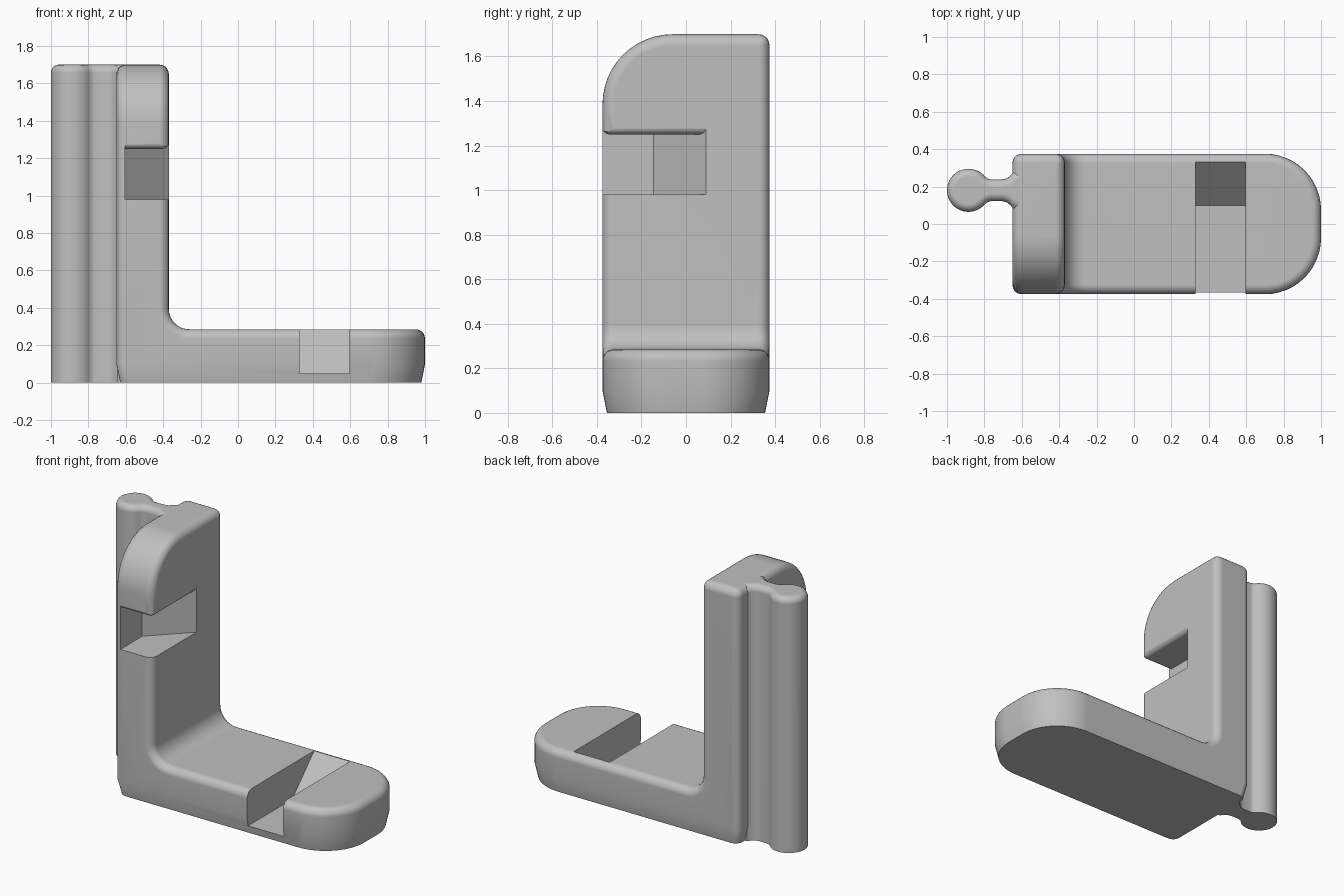
import bpy
import bmesh
import math
from mathutils import Vector

cube = bpy.data.objects.get("Cube")
if cube:
    bpy.data.objects.remove(cube, do_unlink=True)

WIDTH = 0.375      # half depth of the bracket
ROUND = 0.05       # edge rounding


def arc(cx, cy, r, start, end, steps=12):
    angles = [math.radians(start + (end - start) * i / steps) for i in range(steps + 1)]
    return [(cx + r * math.cos(a), cy + r * math.sin(a)) for a in angles]


def prism(name, points, axis, low, high):
    """Extrude a 2D outline along the given axis."""
    place = {"X": lambda u, v: (low, u, v),
             "Y": lambda u, v: (u, low, v),
             "Z": lambda u, v: (u, v, low)}[axis]
    bm = bmesh.new()
    face = bm.faces.new([bm.verts.new(place(u, v)) for u, v in points])
    new = bmesh.ops.extrude_face_region(bm, geom=[face])["geom"]
    shift = Vector([high - low if a == axis else 0 for a in "XYZ"])
    bmesh.ops.translate(bm, vec=shift, verts=[g for g in new if isinstance(g, bmesh.types.BMVert)])
    bmesh.ops.recalc_face_normals(bm, faces=bm.faces)
    mesh = bpy.data.meshes.new(name)
    bm.to_mesh(mesh)
    bm.free()
    obj = bpy.data.objects.new(name, mesh)
    bpy.context.scene.collection.objects.link(obj)
    return obj


def bake(obj):
    """Replace the mesh with its modified result."""
    graph = bpy.context.evaluated_depsgraph_get()
    mesh = bpy.data.meshes.new_from_object(obj.evaluated_get(graph))
    obj.modifiers.clear()
    obj.data = mesh


def combine(obj, tool, operation):
    mod = obj.modifiers.new("combine", "BOOLEAN")
    mod.operation = operation
    mod.solver = "EXACT"
    mod.object = tool
    bake(obj)
    bpy.data.objects.remove(tool, do_unlink=True)


def soften(obj, width):
    mod = obj.modifiers.new("rounding", "BEVEL")
    mod.width = width
    mod.segments = 5
    mod.limit_method = "ANGLE"
    mod.angle_limit = math.radians(35)
    mod.use_clamp_overlap = False
    bake(obj)


# Bracket: side, end and plan outlines intersected, then rounded
body = prism("bracket_body",
             [(-0.9, -0.4), (1.2, -0.4), (1.2, 0.285)]
             + arc(-0.26, 0.395, 0.11, 270, 180, 8)
             + [(-0.37, 2), (-0.9, 2)], "Y", -0.6, 0.6)
end_shape = prism("end_shape",
                  [(WIDTH, -0.2), (WIDTH, 1.7)]
                  + arc(-0.06, 1.385, 0.315, 90, 180)
                  + [(-WIDTH, -0.2)], "X", -1.5, 1.5)
combine(body, end_shape, "INTERSECT")
plan_w = WIDTH + 0.0005
plan = prism("plan_shape",
             [(-0.65, -plan_w)]
             + arc(0.7, 0.3 - plan_w, 0.3, -90, 0)
             + arc(0.7, plan_w - 0.3, 0.3, 0, 90)
             + [(-0.65, plan_w)], "Z", -0.3, 2.2)
combine(body, plan, "INTERSECT")
soften(body, ROUND)

# Flat base with a slight inward taper
bm = bmesh.new()
bm.from_mesh(body.data)
for height, trim in ((0.1, False), (0, True)):
    bmesh.ops.bisect_plane(bm, geom=bm.verts[:] + bm.edges[:] + bm.faces[:],
                           plane_co=(0, 0, height), plane_no=(0, 0, 1), clear_inner=trim)
bmesh.ops.holes_fill(bm, edges=[e for e in bm.edges if e.is_boundary], sides=0)
for v in bm.verts:
    if abs(v.co.z) < 1e-4:
        v.co.x = 0.175 + (v.co.x - 0.175) * 0.976
        v.co.y *= 0.947
bmesh.ops.recalc_face_normals(bm, faces=bm.faces)
bm.to_mesh(body.data)
bm.free()

# Ramped slot across the foot
foot_slot = prism("foot_slot", [(-0.6, 0.05), (0.1, 0.05), (0.43, 0.385), (-0.6, 0.385)],
                  "X", 0.33, 0.595)
combine(body, foot_slot, "DIFFERENCE")

# Ramped slot in the wall, leaving a rounded lip on the hook above it
wall_slot = prism("wall_slot",
                  [(-0.605, -0.6), (-0.27, -0.6), (-0.27, 0.19), (-0.605, -0.145)],
                  "Z", 0.98, 1.283)
lip = prism("hook_lip", [(-1, -0.376), (-0.369, -0.376), (-0.369, 1), (-1, 1)], "Z", 1.25, 2)
soften(lip, 0.035)
combine(wall_slot, lip, "DIFFERENCE")
combine(body, wall_slot, "DIFFERENCE")

# Rail: round bar on a flared neck, rounded at the top
half = [(-0.55, 0.1), (-0.645, 0.1), (-0.66, 0.08), (-0.68, 0.064), (-0.705, 0.058),
        (-0.765, 0.058), (-0.783, 0.063)] + arc(-0.885, 0, 0.115, 40, 180, 20)
outline = half + [(x, -y) for x, y in reversed(half[:-1])]
rail = prism("mounting_rail", [(x, y + 0.18) for x, y in outline], "Z", 0, 1.7)
bm = bmesh.new()
bm.from_mesh(rail.data)
rim = [e for e in bm.edges if all(v.co.z > 1.69 for v in e.verts)]
bmesh.ops.bevel(bm, geom=rim, offset=0.042, segments=5, profile=0.5,
                affect="EDGES", clamp_overlap=False)
bm.to_mesh(rail.data)
rail.data.update()
bm.free()

# Material and shading
grey = bpy.data.materials.new("plain_grey")
grey.use_nodes = True
colour = (0.53, 0.53, 0.53, 1)
grey.diffuse_color = colour
grey.node_tree.nodes["Principled BSDF"].inputs["Base Color"].default_value = colour
for obj in (body, rail):
    obj.data.materials.clear()
    obj.data.materials.append(grey)
    bpy.ops.object.select_all(action="DESELECT")
    obj.select_set(True)
    bpy.context.view_layer.objects.active = obj
    bpy.ops.object.shade_smooth_by_angle(angle=math.radians(32))
    normals = obj.modifiers.new("even_normals", "WEIGHTED_NORMAL")
    normals.keep_sharp = True
